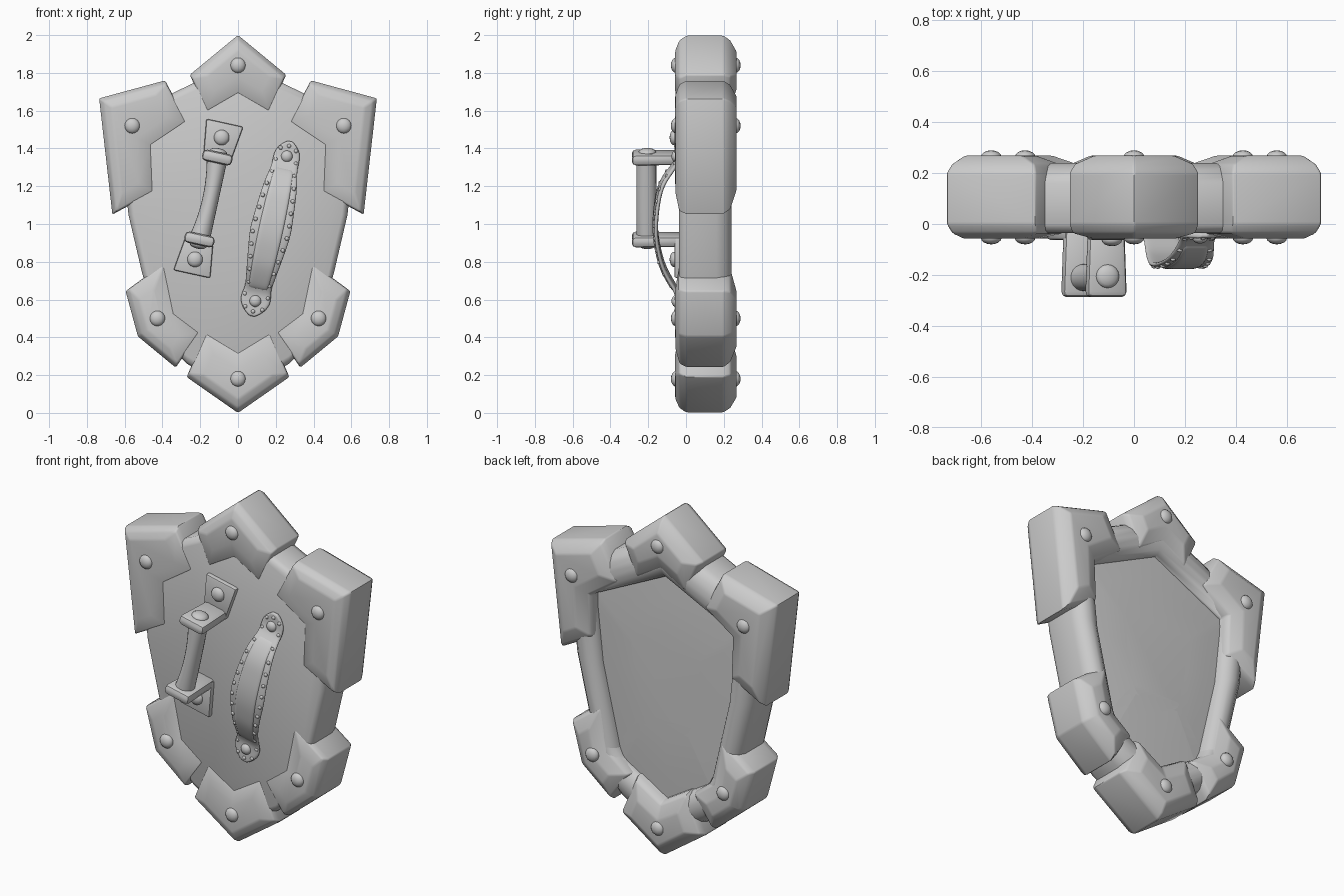
import bpy, bmesh, math
from mathutils import Vector

if "Cube" in bpy.data.objects:
    bpy.data.objects.remove(bpy.data.objects["Cube"])

TILT = math.radians(12.3)


def finish(ob, angle=35):
    bpy.ops.object.select_all(action='DESELECT')
    bpy.context.view_layer.objects.active = ob
    ob.select_set(True)
    bpy.ops.object.shade_smooth_by_angle(angle=math.radians(angle))
    return ob


def new_object(name, bm, loc=(0, 0, 0), tilt=0.0, mirror=False, angle=35):
    bmesh.ops.recalc_face_normals(bm, faces=bm.faces)
    me = bpy.data.meshes.new(name)
    bm.to_mesh(me)
    bm.free()
    ob = bpy.data.objects.new(name, me)
    bpy.context.collection.objects.link(ob)
    ob.location = loc
    ob.rotation_euler = (0, tilt, 0)
    if mirror:
        ob.modifiers.new("mirror", 'MIRROR')
    return finish(ob, angle)


def loft(name, rings, bevel=0.0, **kw):
    """Skin closed rings of points and cap both ends."""
    bm = bmesh.new()
    vs = [[bm.verts.new(p) for p in r] for r in rings]
    n = len(vs[0])
    for a, b in zip(vs, vs[1:]):
        for i in range(n):
            j = (i + 1) % n
            bm.faces.new((a[i], a[j], b[j], b[i]))
    bm.faces.new(vs[0])
    bm.faces.new(vs[-1])
    bmesh.ops.recalc_face_normals(bm, faces=bm.faces)
    if bevel:
        sharp = [e for e in bm.edges if e.calc_face_angle(0) > math.radians(25)]
        bmesh.ops.bevel(bm, geom=sharp, offset=bevel, segments=2, profile=0.5,
                        affect='EDGES', clamp_overlap=True)
    return new_object(name, bm, **kw)


def inset(poly, dists):
    """Inset a clockwise x/z polygon by one distance per edge."""
    n = len(poly)
    lines = []
    for i in range(n):
        a, b = Vector(poly[i]), Vector(poly[(i + 1) % n])
        d = (b - a).normalized()
        lines.append((a + Vector((d.y, -d.x)) * dists[i], d))
    out = []
    for i in range(n):
        (p, d), (q, e) = lines[i - 1], lines[i]
        c = d.x * e.y - d.y * e.x
        w = q - p
        out.append(p + d * ((w.x * e.y - w.y * e.x) / c) if abs(c) > 1e-4 else q)
    return out


def ring(poly, y):
    return [(p[0], y, p[1]) for p in poly]


def dome(name, loc, r, h, axis='Y', tilt=0.0, mirror=False, seg=16):
    bm = bmesh.new()
    bmesh.ops.create_uvsphere(bm, u_segments=seg, v_segments=seg // 2, radius=1)
    s = (r, h, r) if axis == 'Y' else (r, r, h)
    for v in bm.verts:
        v.co = Vector((v.co.x * s[0], v.co.y * s[1], v.co.z * s[2]))
        if mirror:
            v.co += Vector(loc)
    return new_object(name, bm, loc=(0, 0, 0) if mirror else loc, tilt=tilt,
                      mirror=mirror, angle=60)


# Shield body: flat front, broad rounded back rim, softly domed back panel
half = [(0, 1.86), (.6, 1.57), (.612, 1.35), (.58, 1.05), (.51, .75),
        (.445, .52), (.37, .36), (.27, .26), (0, .1)]
outline = half + [(-x, z) for x, z in half[-2:0:-1]]
weight = [1.3, 1, 1, .95, .85, .85, 1, 1.2]      # rim is wider at top and bottom
weight += weight[::-1]
profile = [(.03, -.036), (.01, -.025), (0, 0), (0, .16), (.012, .2), (.04, .228),
           (.075, .24), (.11, .235), (.14, .215), (.155, .19), (.157, .172)]
rings = [ring(inset(outline, [d * w for w in weight]), y) for d, y in profile]
for s, y in ((.8, .18), (.5, .187)):
    rings.append([(x * s, y, 1 + (z - 1) * s) for x, _, z in rings[10]])
loft("shield_body", rings, angle=50)

# Chunky edge guards with a rivet on both sides
guards = [
    ("top_guard", [(-.255, 1.79), (0, 2.0), (.255, 1.79), (.165, 1.59), (0, 1.685),
                   (-.165, 1.59)], (0, 1.84), False),
    ("upper_guard", [(.386, 1.76), (.735, 1.665), (.665, 1.05), (.445, 1.17),
                     (.455, 1.415), (.27, 1.54)], (.56, 1.52), True),
    ("lower_guard", [(.595, .645), (.53, .405), (.33, .24), (.2, .427), (.335, .53),
                     (.39, .795)], (.427, .5), True),
    ("bottom_guard", [(.272, .19), (0, 0), (-.272, .19), (-.17, .428), (0, .325),
                      (.17, .428)], (0, .18), False),
]
guard_rings = [(.06, .08, -.057), (.02, .004, -.036), (0, 0, .0),
               (0, 0, .2), (.02, .015, .235), (.065, .085, .268)]
for name, poly, (rx, rz), mir in guards:
    rings = [ring(inset(poly, [o, o] + [i] * 4), y) for o, i, y in guard_rings]
    loft(name, rings, bevel=.009, mirror=mir)
    for side, y in (("front", -.053), ("back", .262)):
        dome(f"{name}_{side}_rivet", (rx, y, rz), .041, .027, mirror=mir)

# Rigid grip: two riveted brackets and a waisted bar
GRIP = Vector((-.157, 0, 1.135))


def tilted(origin, x, y, z):
    c, s = math.cos(TILT), math.sin(TILT)
    return origin + Vector((x * c + z * s, y, z * c - x * s))


for label, k in (("upper", 1), ("lower", -1)):
    pad = [(-.072, .2 * k), (-.1, .41 * k), (.1, .41 * k), (.072, .2 * k)]
    loft(f"{label}_grip_pad", [ring(pad, -.02), ring(pad, -.062)], bevel=.01,
         loc=GRIP, tilt=TILT)
    arm = [(w * sx, (.222 + .03 * sz) * k) for w, sx, sz in
           ((.072, -1, -1), (.072, -1, 1), (.072, 1, 1), (.072, 1, -1))]
    tip = [(x * 1.13, z) for x, z in arm]
    loft(f"{label}_grip_arm", [ring(arm, -.02), ring(tip, -.287)], bevel=.022,
         loc=GRIP, tilt=TILT)
    dome(f"{label}_grip_pad_rivet", tilted(GRIP, 0, -.062, .33 * k), .041, .025, tilt=TILT)
    dome(f"{label}_grip_arm_rivet", tilted(GRIP, 0, -.205, .25 * k), .047, .022,
         axis='Z', tilt=TILT)

bar = []
for i in range(13):
    t = i / 6 - 1
    r = .043 + .012 * t * t
    bar.append([(r * math.cos(a) + .012 * (1 - t * t), -.21 + .053 * math.sin(a), .21 * t)
                for a in (math.tau * j / 20 for j in range(20))])
loft("grip_bar", bar, loc=GRIP, tilt=TILT)

# Arm strap: pointed riveted ends and an arched, padded middle
STRAP = Vector((.175, 0, .975))
sections = [(.475, .014, -.045), (.45, .045, -.045), (.415, .07, -.045), (.37, .072, -.047),
            (.335, .07, -.065), (.28, .082, -.108), (.21, .095, -.14), (.08, .105, -.158),
            (0, .112, -.16), (-.06, .108, -.156), (-.19, .09, -.13), (-.27, .078, -.09),
            (-.325, .07, -.055), (-.36, .08, -.045), (-.4, .082, -.045), (-.445, .055, -.045),
            (-.475, .014, -.045)]


def sample(s):
    for a, b in zip(sections, sections[1:]):
        if b[0] <= s <= a[0]:
            t = (a[0] - s) / (a[0] - b[0])
            return a[1] + (b[1] - a[1]) * t, a[2] + (b[2] - a[2]) * t


def strap(name, rows, thick):
    bm = bmesh.new()
    grid = [[bm.verts.new((w * u, y, s)) for u in (-1, -.5, 0, .5, 1)] for s, w, y in rows]
    for a, b in zip(grid, grid[1:]):
        for i in range(4):
            bm.faces.new((a[i], a[i + 1], b[i + 1], b[i]))
    ob = new_object(name, bm, loc=STRAP, tilt=TILT, angle=180)
    sol = ob.modifiers.new("thickness", 'SOLIDIFY')
    sol.thickness, sol.offset = thick, 0
    ob.modifiers.new("smooth", 'SUBSURF').levels = 2
    ob.modifiers["smooth"].render_levels = 2


strap("arm_strap", sections, .022)
pad_rows = [(s, .055 + .012 * math.cos(s * 5), sample(s)[1] - .006)
            for s in (.33 - .066 * i for i in range(11))]
strap("strap_padding", pad_rows, .024)

# Small studs along both strap edges, large rivets at the ends
for i in range(14):
    s = .43 - .86 * i / 13
    w, y = sample(s)
    for u in (-1, 1):
        dome("strap_stud", tilted(STRAP, u * (w - .018), y - .009, s), .0115, .008,
             tilt=TILT, seg=8)
for k in (1, -1):
    dome("strap_end_stud", tilted(STRAP, 0, -.055, .448 * k), .0115, .009, seg=8)
    dome("strap_rivet", tilted(STRAP, 0, -.055, .392 * k), .031, .022, tilt=TILT)
